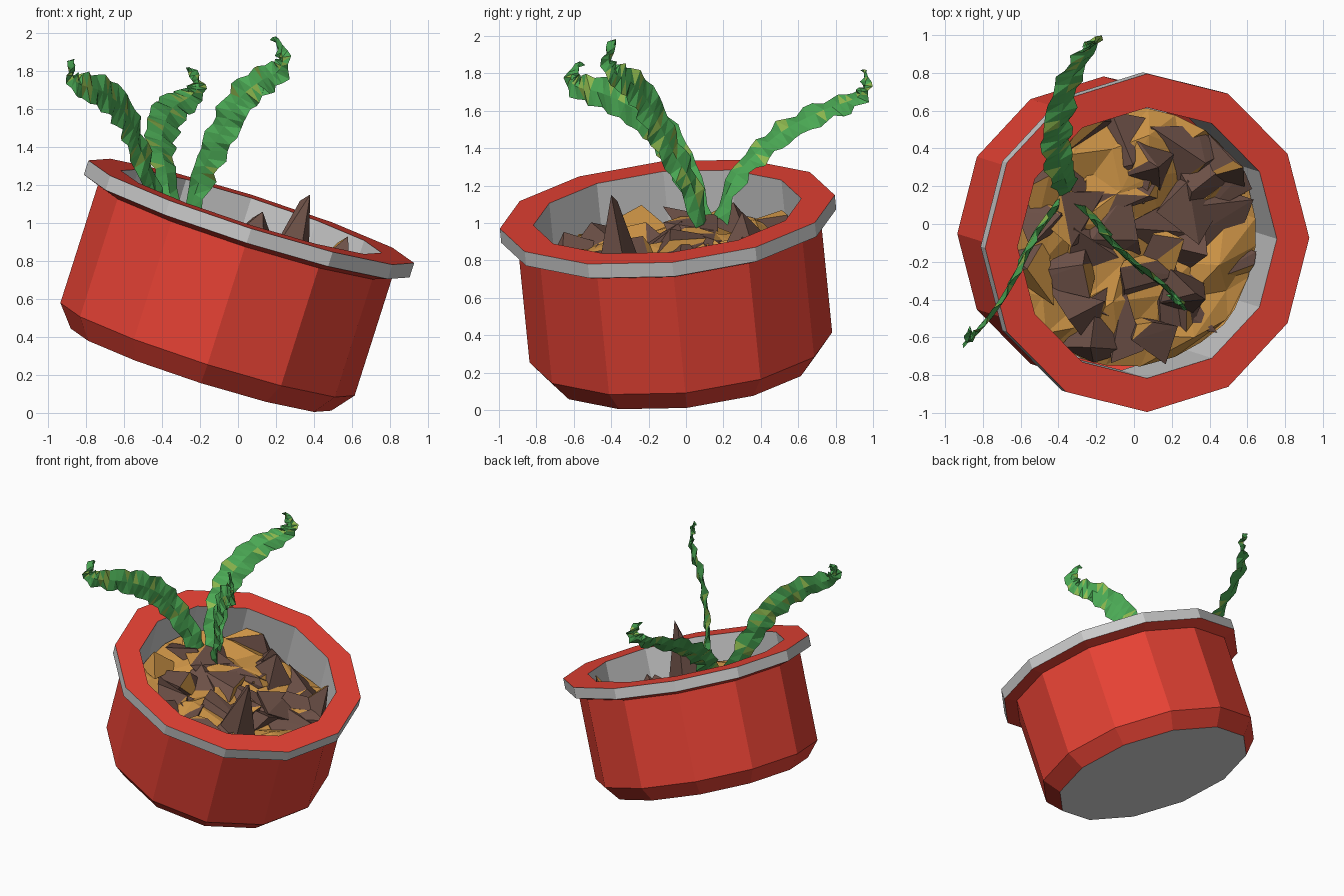
import bpy, bmesh, random
from math import sin, cos, pi
from mathutils import Vector, Matrix

if "Cube" in bpy.data.objects:
    bpy.data.objects.remove(bpy.data.objects["Cube"])

random.seed(11)

# The whole pot leans: local z = pot axis, origin = centre of the rim's top
AXIS = Vector((0.302, -0.095, 0.949)).normalized()
TILT = Matrix.Translation((0.07, -0.10, 1.06)) @ \
    Vector((0, 0, 1)).rotation_difference(AXIS).to_matrix().to_4x4() @ Matrix.Rotation(0.015, 4, 'Z')
SIDES = 12


def material(name, rgb):
    m = bpy.data.materials.new(name)
    m.diffuse_color = (*rgb, 1)
    m.use_nodes = True
    m.node_tree.nodes["Principled BSDF"].inputs["Base Color"].default_value = m.diffuse_color
    return m


red = material("red", (0.80, 0.055, 0.035))
brown = material("brown", (0.15, 0.08, 0.062))
ochre = material("ochre", (0.60, 0.29, 0.06))
green = material("green", (0.07, 0.40, 0.09))
lime = material("lime", (0.28, 0.50, 0.08))


def finish(name, bm, mats=(), matrix=None):
    me = bpy.data.meshes.new(name)
    bm.to_mesh(me)
    bm.free()
    for m in mats:
        me.materials.append(m)
    ob = bpy.data.objects.new(name, me)
    bpy.context.collection.objects.link(ob)
    if matrix:
        ob.matrix_world = matrix
    return ob


def lathe(name, profile, mats=()):
    """Band of flat faces turned around the pot axis; profile runs (radius, z)."""
    bm = bmesh.new()
    rings = []
    for r, z in profile:
        if r == 0:
            rings.append([bm.verts.new((0, 0, z))] * SIDES)
        else:
            rings.append([bm.verts.new((r * cos(2 * pi * i / SIDES), r * sin(2 * pi * i / SIDES), z))
                          for i in range(SIDES)])
    for a, b in zip(rings, rings[1:]):
        for i in range(SIDES):
            j = (i + 1) % SIDES
            bm.faces.new(list(dict.fromkeys((a[i], a[j], b[j], b[i]))))
    return finish(name, bm, mats, TILT)


# Pot, from the bottom outward and over the rim
lathe("pot_base", [(0, -0.877), (0.72, -0.877)])
lathe("pot_wall", [(0.72, -0.877), (0.813, -0.764), (0.813, -0.11), (0.90, -0.08)], [red])
lathe("rim_band", [(0.90, -0.08), (0.90, 0)])
lathe("rim_top", [(0.90, 0), (0.72, 0)], [red])
lathe("inner_wall", [(0.72, 0), (0.72, -0.45)])

# Lumpy soil bed
bm = bmesh.new()
N = 7
step = 1.42 / N
grid = [[bm.verts.new((-0.71 + step * i + random.uniform(-.05, .05),
                       -0.71 + step * j + random.uniform(-.05, .05),
                       -0.23 + random.uniform(-0.06, 0.05))) for j in range(N + 1)]
        for i in range(N + 1)]
for i in range(N):
    for j in range(N):
        a, b, c, d = grid[i][j], grid[i + 1][j], grid[i + 1][j + 1], grid[i][j + 1]
        for t in ((a, b, c), (a, c, d)):
            bm.faces.new(t)
for v in bm.verts:                      # pull corners in to the round wall
    r = v.co.xy.length
    if r > 0.69:
        v.co.xy = v.co.xy * (0.69 / r)
        v.co.z -= 0.04
finish("soil_bed", bm, [ochre], TILT)


# Angular clods
def clod(bm, points):
    vs = [bm.verts.new(p) for p in points]
    res = bmesh.ops.convex_hull(bm, input=vs)
    inner = [v for v in res["geom_interior"] if isinstance(v, bmesh.types.BMVert)]
    bmesh.ops.delete(bm, geom=inner, context='VERTS')


bm = bmesh.new()
CLODS = 30
for k in range(CLODS):
    r = 0.62 * ((k + 0.5) / CLODS) ** 0.5
    c = Vector((r * cos(2.4 * k), r * sin(2.4 * k), -0.255))
    pts = []
    for i in range(7):
        d = Vector((random.gauss(0, 1), random.gauss(0, 1), random.gauss(0, 1))).normalized()
        p = c + Vector((d.x * 0.23, d.y * 0.23, d.z * 0.12))
        if p.xy.length > 0.69:
            p.xy = p.xy * (0.69 / p.xy.length)
        pts.append(p)
    clod(bm, pts)
# tall shards standing out of the soil
inv = TILT.inverted()
for apex, w in (((0.38, -0.40, 1.15), 0.15), ((0.13, 0.30, 1.06), 0.2), ((0.58, 0.30, 0.93), 0.2)):
    top = inv @ Vector(apex)
    base = [Vector((top.x + w * cos(a), top.y + w * sin(a), -0.28)) for a in (0.3, 2.0, 3.6, 5.2)]
    for p in base:
        p.xy = p.xy * min(1, 0.69 / p.xy.length)
    clod(bm, [top, top + Vector((-0.04, 0.03, -0.05))] + base)
for f in bm.faces:
    f.material_index = int(random.random() < 0.22)
finish("soil_clods", bm, [brown, ochre], TILT)


# Crinkled leaves: diamond section swept along a path
def smooth_path(pts, n):
    pts = [Vector(p) for p in pts]
    pts = [2 * pts[0] - pts[1]] + pts + [2 * pts[-1] - pts[-2]]
    out = []
    for s in range(n + 1):
        t = s / n * (len(pts) - 3)
        i = min(int(t), len(pts) - 4)
        t -= i
        a, b, c, d = pts[i:i + 4]
        out.append(0.5 * (2 * b + (c - a) * t + (2 * a - 5 * b + 4 * c - d) * t * t
                          + (3 * b - a - 3 * c + d) * t ** 3))
    return out


def leaf(name, pts, roll):
    n = 30
    path = smooth_path(pts, n)
    run = path[int(n * 0.75)] - path[0]
    side = Vector((-run.y, run.x, 0)).normalized()     # level, across the leaf
    bm = bmesh.new()
    rings = []
    for k, p in enumerate(path):
        t = k / n
        tan = (path[min(k + 2, n)] - path[max(k - 2, 0)]).normalized()
        nrm = side.cross(tan).normalized()             # in the leaf's upright plane
        wide = (nrm * cos(roll) + side * sin(roll)).normalized()
        thick = tan.cross(wide).normalized()
        half = 0.055 + 0.042 * sin(pi * t / 0.8) if t < 0.8 else 0.055 - 0.2 * (t - 0.8)
        frill = 0.016 * sin(k * 1.7)
        th = 0.018 * (1 - 0.5 * t)
        ragged = 0.010 * (k % 3 - 1)
        rings.append([bm.verts.new(q) for q in (
            p + wide * (half + ragged) + thick * frill,
            p + thick * th,
            p - wide * (half - ragged) - thick * frill,
            p - thick * th)])
    for a, b in zip(rings, rings[1:]):
        for i in range(4):
            j = (i + 1) % 4
            for tri in ((a[i], a[j], b[j]), (a[i], b[j], b[i])):
                bm.faces.new(tri).material_index = int(random.random() < 0.14)
    bm.faces.new(rings[0][::-1])
    bm.faces.new(rings[-1])
    bmesh.ops.recalc_face_normals(bm, faces=bm.faces)
    finish(name, bm, [green, lime])


leaf("leaf_right", [(-.29, .10, .92), (-.20, .02, 1.2), (-.14, -.07, 1.36), (-.06, -.15, 1.52),
                    (.02, -.22, 1.66), (.13, -.30, 1.75), (.22, -.385, 1.80), (.24, -.42, 1.88),
                    (.19, -.38, 1.98)], 0.0)
leaf("leaf_left", [(-.39, .12, .92), (-.46, .03, 1.2), (-.53, -.07, 1.40), (-.58, -.18, 1.54),
                   (-.65, -.32, 1.64), (-.74, -.46, 1.70), (-.84, -.58, 1.73), (-.88, -.61, 1.78),
                   (-.87, -.56, 1.86)], 0.0)
leaf("leaf_back", [(-.34, .16, .95), (-.38, .26, 1.22), (-.41, .40, 1.38), (-.40, .55, 1.50),
                   (-.35, .75, 1.60), (-.26, .91, 1.66), (-.21, .965, 1.73), (-.26, .955, 1.82)], -0.85)
